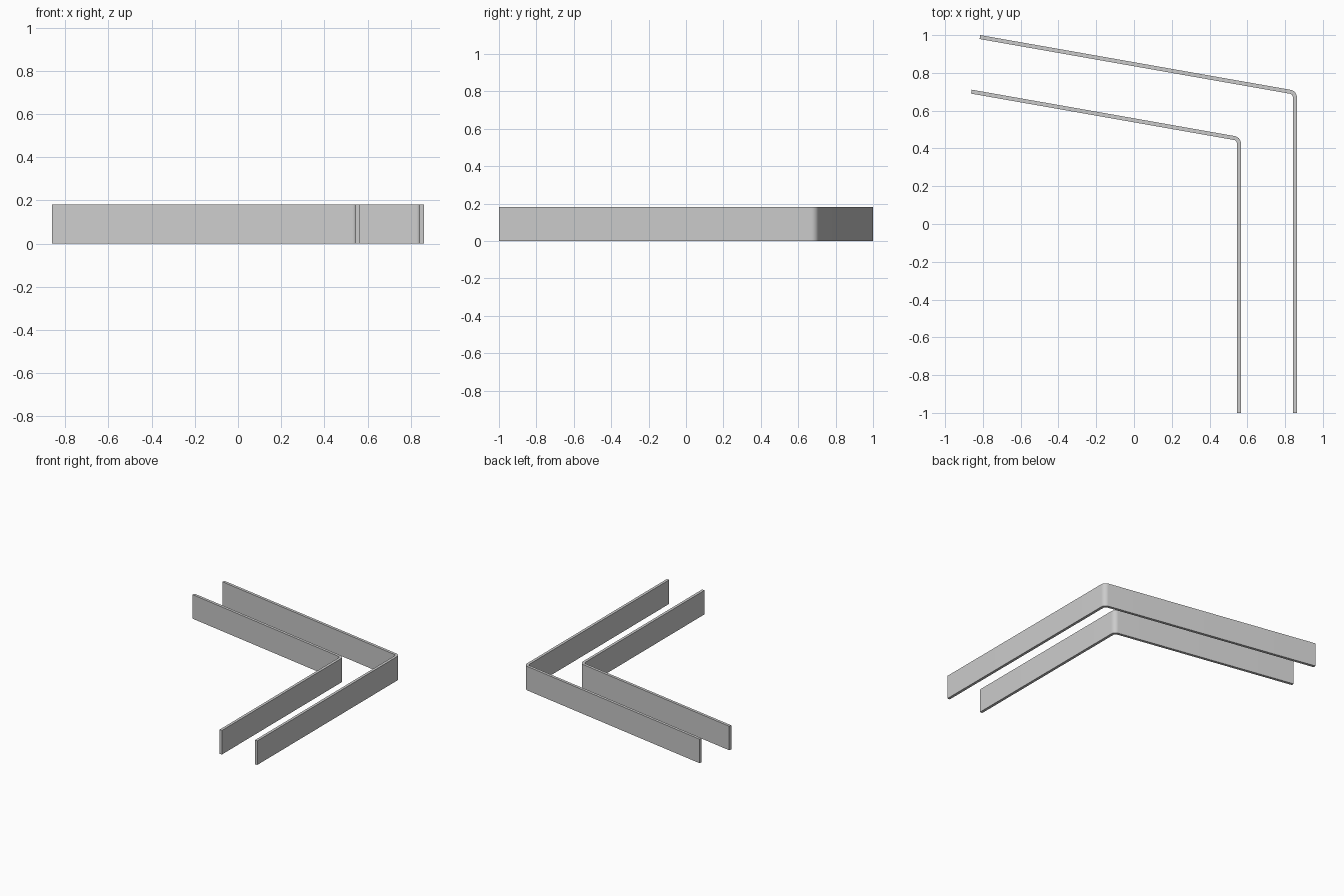
import bpy, bmesh
from math import radians, sin, cos, tan
from mathutils import Vector

HEIGHT, THICK, RADIUS, STEPS = 0.182, 0.021, 0.04, 10
SLOPE = radians(10)

if "Cube" in bpy.data.objects:
    bpy.data.objects.remove(bpy.data.objects["Cube"])

grey = bpy.data.materials.new("plain grey")
grey.use_nodes = True
colour = (0.6, 0.6, 0.6, 1)
grey.diffuse_color = colour
grey.node_tree.nodes["Principled BSDF"].inputs["Base Color"].default_value = colour


def bent_wall(name, side_x, far_x, far_y):
    """Upright strip: straight along y, rounded bend, then a sloping arm."""
    corner_y = far_y - tan(SLOPE) * (side_x - far_x)
    turn = radians(90) - SLOPE
    centre = Vector((side_x - RADIUS, corner_y - RADIUS * tan(turn / 2)))
    normal = Vector((sin(SLOPE), cos(SLOPE)))
    far = Vector((far_x, far_y))

    def bend(radius):
        return [centre + radius * Vector((cos(turn * i / STEPS), sin(turn * i / STEPS)))
                for i in range(STEPS + 1)]

    outer = [Vector((side_x, -1))] + bend(RADIUS) + [far]
    inner = [Vector((side_x - THICK, -1))] + bend(RADIUS - THICK) + [far - normal * THICK]

    # Strip of quads for the footprint, extruded upward
    bm = bmesh.new()
    a = [bm.verts.new((p.x, p.y, 0)) for p in outer]
    b = [bm.verts.new((p.x, p.y, 0)) for p in inner]
    faces = [bm.faces.new((a[i], a[i + 1], b[i + 1], b[i])) for i in range(len(a) - 1)]
    top = bmesh.ops.extrude_face_region(bm, geom=faces)["geom"]
    bmesh.ops.translate(bm, vec=(0, 0, HEIGHT),
                        verts=[v for v in top if isinstance(v, bmesh.types.BMVert)])
    bmesh.ops.recalc_face_normals(bm, faces=bm.faces)
    mesh = bpy.data.meshes.new(name)
    bm.to_mesh(mesh)
    bm.free()
    mesh.materials.append(grey)
    obj = bpy.data.objects.new(name, mesh)
    bpy.context.collection.objects.link(obj)
    bpy.ops.object.select_all(action="DESELECT")
    obj.select_set(True)
    bpy.context.view_layer.objects.active = obj
    bpy.ops.object.shade_smooth_by_angle(angle=radians(30))


bent_wall("outer_wall", 0.862, -0.814, 1.0)
bent_wall("inner_wall", 0.566, -0.859, 0.711)
